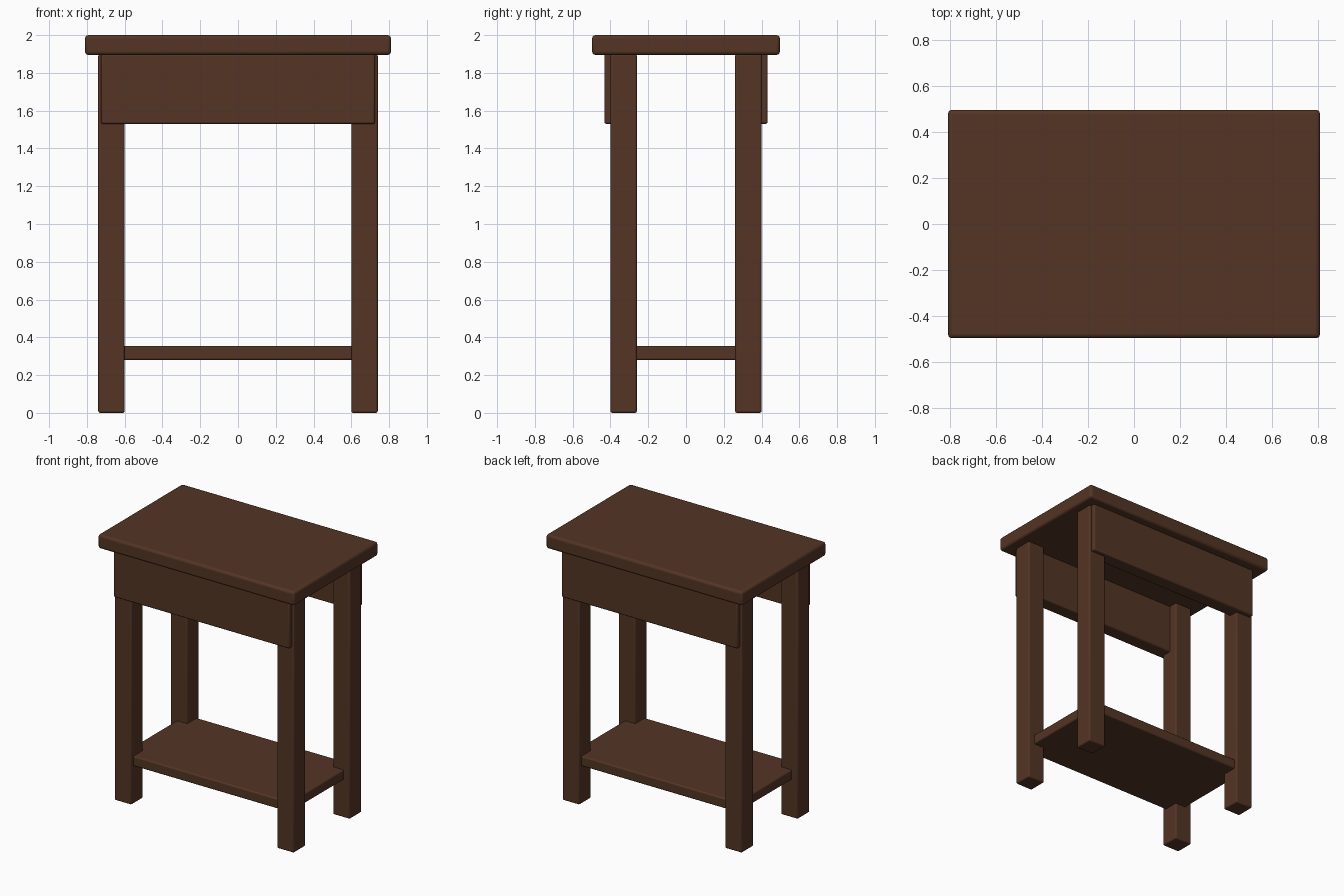
import bpy
import bmesh
from math import radians

cube = bpy.data.objects.get("Cube")
if cube:
    bpy.data.objects.remove(cube, do_unlink=True)

# Single dark wood colour
wood = bpy.data.materials.new("dark_brown_wood")
wood.use_nodes = True
COLOUR = (0.088, 0.035, 0.018, 1.0)
wood.diffuse_color = COLOUR
wood.node_tree.nodes["Principled BSDF"].inputs["Base Color"].default_value = COLOUR


def board(name, low, high, radius):
    """Box between two corners with softly rounded edges."""
    bm = bmesh.new()
    bmesh.ops.create_cube(bm, size=1.0)
    for v in bm.verts:
        v.co = [(a + b) / 2 + c * (b - a) for a, b, c in zip(low, high, v.co)]
    mesh = bpy.data.meshes.new(name)
    bm.to_mesh(mesh)
    bm.free()
    mesh.materials.append(wood)
    obj = bpy.data.objects.new(name, mesh)
    bpy.context.collection.objects.link(obj)
    bevel = obj.modifiers.new("rounded_edges", "BEVEL")
    bevel.width = radius
    bevel.segments = 3
    bpy.ops.object.select_all(action="DESELECT")
    obj.select_set(True)
    bpy.context.view_layer.objects.active = obj
    bpy.ops.object.shade_smooth_by_angle(angle=radians(40))
    return obj


# Top and lower shelf
board("table_top", (-0.81, -0.497, 1.895), (0.81, 0.497, 2.0), 0.018)
board("lower_shelf", (-0.69, -0.375, 0.28), (0.69, 0.375, 0.355), 0.01)

# Legs and the apron panels fixed to them
for end, sy in (("front", -1), ("back", 1)):
    for side, sx in (("right", -1), ("left", 1)):
        xs = sorted((sx * 0.6, sx * 0.74))
        ys = sorted((sy * 0.26, sy * 0.4))
        board(f"{end}_{side}_leg", (xs[0], ys[0], 0), (xs[1], ys[1], 1.9), 0.01)
    ys = sorted((sy * 0.325, sy * 0.432))
    board(f"{end}_apron", (-0.725, ys[0], 1.53), (0.725, ys[1], 1.9), 0.01)
